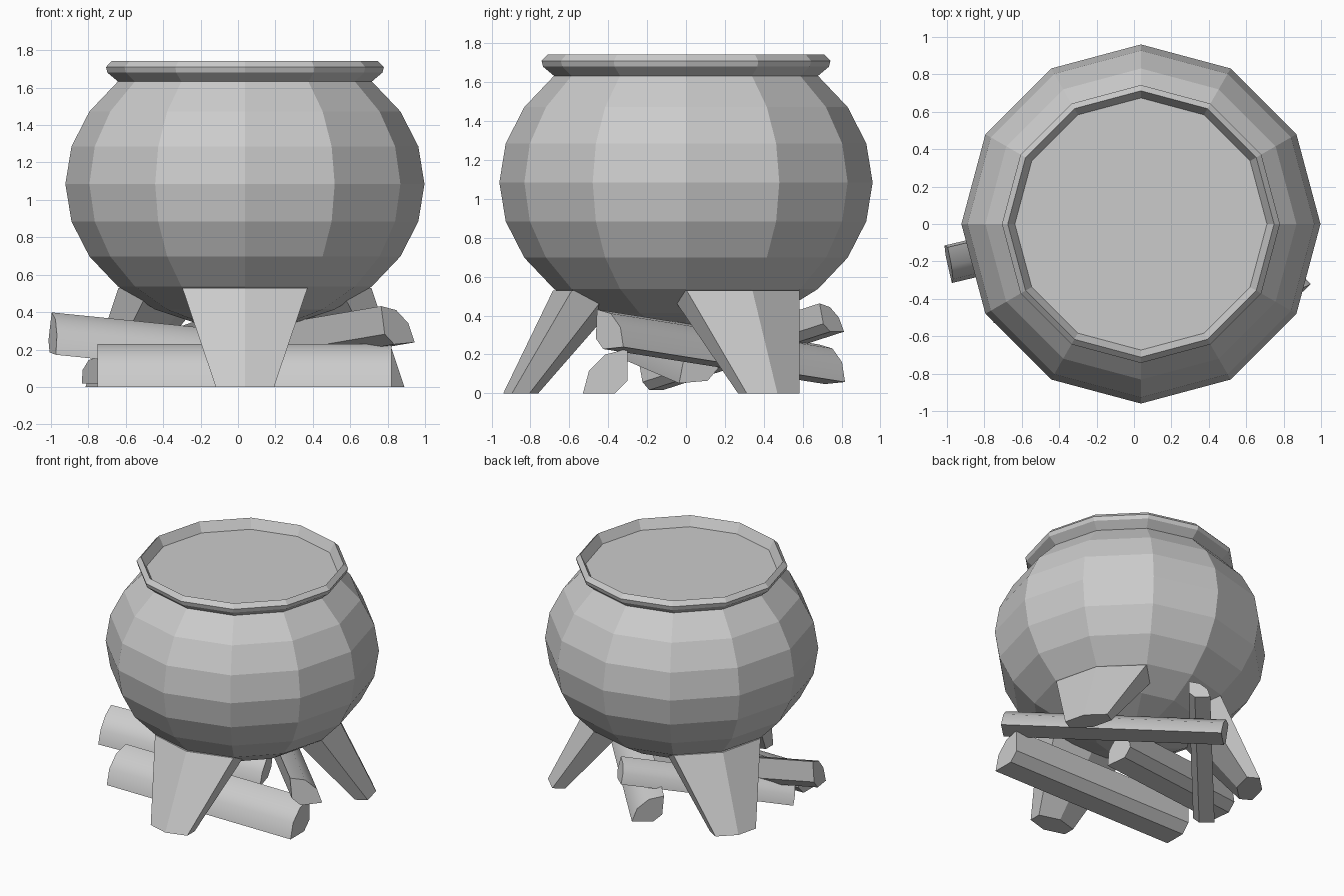
import bpy, bmesh
from math import sin, cos, radians, pi
from mathutils import Vector

if "Cube" in bpy.data.objects:
    bpy.data.objects.remove(bpy.data.objects["Cube"])

CX = 0.037          # pot axis in x
SIDES = 12


def make_object(name, bm, smooth=False):
    bmesh.ops.remove_doubles(bm, verts=bm.verts, dist=1e-5)
    bmesh.ops.recalc_face_normals(bm, faces=bm.faces)
    mesh = bpy.data.meshes.new(name)
    bm.to_mesh(mesh)
    bm.free()
    ob = bpy.data.objects.new(name, mesh)
    bpy.context.collection.objects.link(ob)
    if smooth:
        bpy.ops.object.select_all(action='DESELECT')
        ob.select_set(True)
        bpy.context.view_layer.objects.active = ob
        bpy.ops.object.shade_smooth_by_angle(angle=radians(35))
    return ob


def loft(name, rings, caps=True, smooth=False):
    """Skin a list of equal-length point rings."""
    bm = bmesh.new()
    vs = [[bm.verts.new(p) for p in ring] for ring in rings]
    n = len(rings[0])
    for a, b in zip(vs, vs[1:]):
        for i in range(n):
            j = (i + 1) % n
            bm.faces.new((a[i], a[j], b[j], b[i]))
    if caps:
        bm.faces.new(vs[0])
        bm.faces.new(vs[-1])
    return make_object(name, bm, smooth)


def circle(r, z):
    return [(CX + r * cos(2 * pi * i / SIDES), r * sin(2 * pi * i / SIDES), z)
            for i in range(SIDES)]


# Pot body (squashed sphere up to the neck), rim and liquid surface in one skin
profile = [(0.96 * cos(radians(a)), 1.085 + 0.775 * sin(radians(a)))
           for a in range(-75, 46, 15)]
profile.insert(0, (0.02, 0.31))
profile += [(0.735, 1.68), (0.743, 1.71), (0.712, 1.742), (0.674, 1.67)]
loft("pot", [circle(r, z) for r, z in profile])


# Three splayed six-sided legs, flattened along the radius
def leg(name, angle):
    u = Vector((cos(angle), sin(angle), 0))
    t = Vector((-sin(angle), cos(angle), 0))

    def ring(dist, size, z):
        c = Vector((CX, 0, z)) + u * dist
        return [c + u * (size * 0.5 * cos(k * pi / 3)) + t * (size * sin(k * pi / 3))
                for k in range(6)]
    loft(name, [ring(0.85, 0.18, 0), ring(0.49, 0.387, 0.53)])


for name, a in (("front_leg", -90), ("right_leg", 30), ("left_leg", 150)):
    leg(name, radians(a))


# Quarter-split firewood: rounded bark, two flat cuts and a chamfered core
def log(name, start, end, r, roll):
    start, end = Vector(start), Vector(end)
    e = (start - end).normalized()
    h = Vector((0, 0, 1)).cross(e).normalized()
    v = e.cross(h)
    pts = [(r * cos(radians(a)), r * sin(radians(a))) for a in (0, 30, 60, 90)]
    pts += [(0, 0.28 * r), (0.28 * r, 0)]
    c, s = cos(radians(roll)), sin(radians(roll))
    section = []
    for x, y in pts:
        x, y = x - r / 2, y - r / 2
        section.append(h * (x * c - y * s) + v * (x * s + y * c))
    loft(name, [[p + q for q in section] for p in (start, end)], smooth=True)


log("front_log", (0.82, -0.415, 0.115), (-0.75, -0.415, 0.115), 0.23, 90)
log("middle_log", (0.20, 0.06, 0.165), (-0.985, -0.22, 0.285), 0.21, 95)
log("right_log", (0.855, -0.39, 0.335), (-0.20, 0.75, 0.155), 0.21, 4)
log("left_log", (0.03, 0.75, 0.39), (-0.79, -0.18, 0.09), 0.15, 0)
